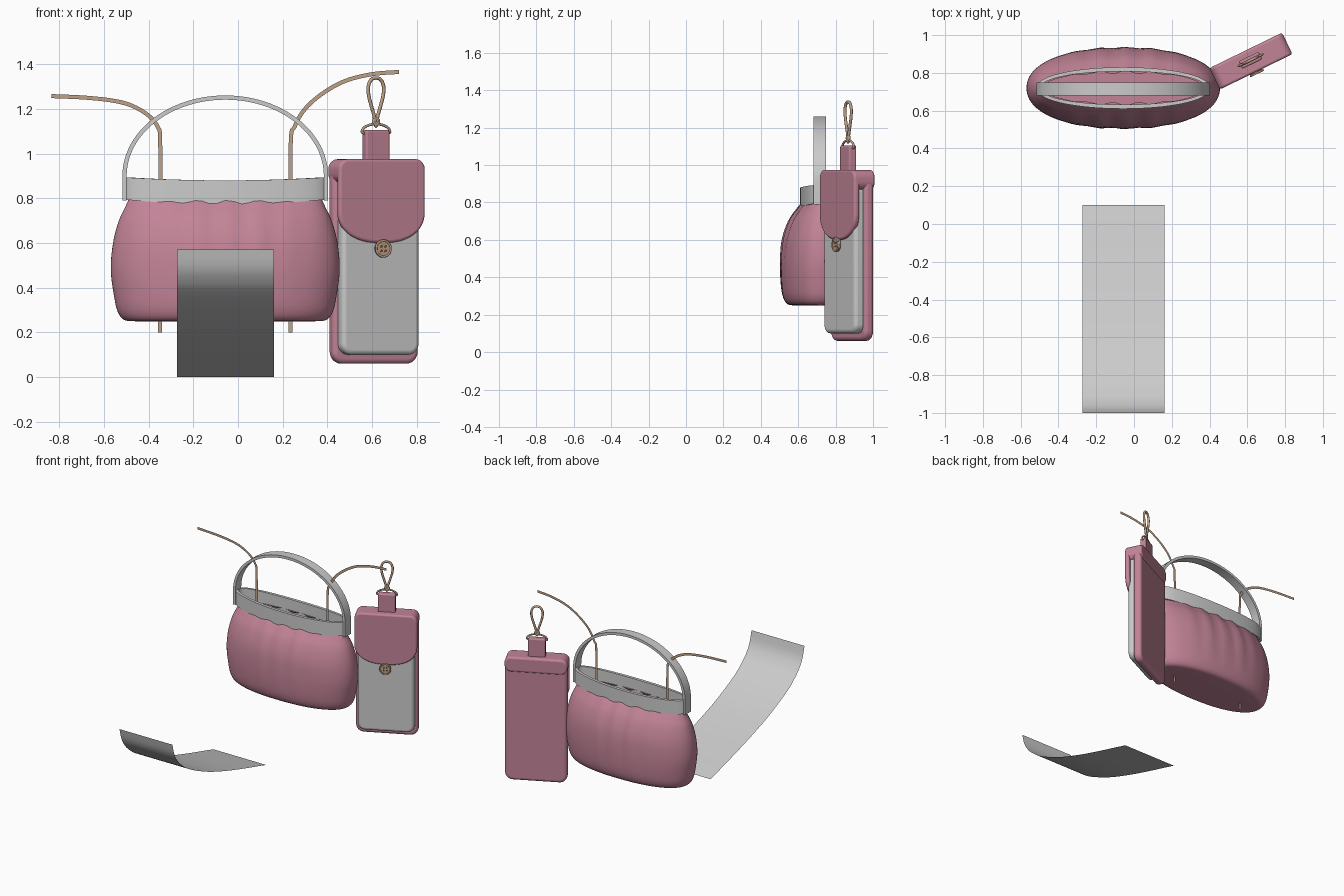
import bpy, bmesh, math
from mathutils import Matrix, Vector

cube = bpy.data.objects.get("Cube")
if cube:
    bpy.data.objects.remove(cube, do_unlink=True)


def material(name, rgb):
    m = bpy.data.materials.new(name)
    m.use_nodes = True
    m.diffuse_color = (*rgb, 1)
    m.node_tree.nodes["Principled BSDF"].inputs["Base Color"].default_value = (*rgb, 1)
    return m


PINK = material("dusty pink", (0.54, 0.23, 0.31))
GREY = material("light grey", (0.6, 0.6, 0.6))
TAN = material("tan", (0.52, 0.36, 0.25))
BROWN = material("dark brown", (0.12, 0.07, 0.04))


def finish(name, bm, mat, recalc=True):
    if recalc:
        bmesh.ops.recalc_face_normals(bm, faces=bm.faces)
    mesh = bpy.data.meshes.new(name)
    bm.to_mesh(mesh)
    bm.free()
    mesh.materials.append(mat)
    mesh.shade_smooth()
    mesh.set_sharp_from_angle(angle=math.radians(40))
    ob = bpy.data.objects.new(name, mesh)
    bpy.context.collection.objects.link(ob)
    return ob


def loft(name, rings, mat, closed=True, caps=False, loop=False, recalc=True):
    """Skin a row of equally sized point rings."""
    bm = bmesh.new()
    rows = [[bm.verts.new(p) for p in r] for r in rings]
    n = len(rows[0])
    pairs = list(zip(rows, rows[1:])) + ([(rows[-1], rows[0])] if loop else [])
    for a, b in pairs:
        for i in range(n if closed else n - 1):
            j = (i + 1) % n
            bm.faces.new((a[i], a[j], b[j], b[i]))
    if caps:
        bm.faces.new(rows[0])
        bm.faces.new(rows[-1])
    return finish(name, bm, mat, recalc)


def spline(pts, steps=6, cyclic=False):
    """Smooth path through the given points."""
    p = [Vector(q) for q in pts]
    p = [p[-1]] + p + p[:2] if cyclic else [p[0]] + p + [p[-1]]
    out = []
    for a, b, c, d in zip(p, p[1:], p[2:], p[3:]):
        for k in range(steps):
            t = k / steps
            out.append(0.5 * (2 * b + (c - a) * t + (2 * a - 5 * b + 4 * c - d) * t * t
                              + (3 * b - a - 3 * c + d) * t ** 3))
    return out if cyclic else out + [p[-2]]


def power(v, e):
    return math.copysign(abs(v) ** e, v)


# Soft handbag body, hollow, with gathered pleats below the rim
BAG_X, BAG_Y = -0.057, 0.72
N = 96
profile = [(0.25, 0.40, 0.13), (0.255, 0.45, 0.175), (0.29, 0.48, 0.2), (0.36, 0.497, 0.212),
           (0.48, 0.512, 0.214), (0.6, 0.502, 0.202), (0.7, 0.476, 0.168), (0.76, 0.448, 0.128),
           (0.8, 0.43, 0.095)]


def bag_ring(z, a, b):
    ramp = max(0, min(1, (z - 0.3) / 0.3))
    ring = []
    for i in range(N):
        t = math.tau * i / N
        x = a * power(math.cos(t), 0.88)
        y = b * power(math.sin(t), 0.92)
        fold = 0.008 * ramp * math.sin(46 * x + 1) * math.exp(-(x / 0.25) ** 2)
        ring.append((BAG_X + x, BAG_Y + y + math.sin(t) * fold, z))
    return ring


outer = spline(profile, 4)
inner = [(z, a - 0.012, b - 0.012) for z, a, b in reversed(outer[6:])]
loft("bag_body", [bag_ring(*p) for p in outer + inner], PINK, caps=True)

# Stiff rim, rising slightly at both ends
rim = []
for i in range(N):
    t = math.tau * i / N
    c, s = math.cos(t), power(math.sin(t), 0.9)
    lift = c * c
    low, high = 0.773 + 0.022 * lift, 0.88 + 0.014 * lift
    section = [(0.458, 0.11, low), (0.458, 0.11, high), (0.436, 0.088, high), (0.436, 0.088, low)]
    rim.append([(BAG_X + a * c, BAG_Y + b * s, z) for a, b, z in section])
loft("bag_rim", rim, GREY, loop=True)

# Flat arched handle
arch = [(-1, 0, 0.79)] + [(-math.cos(math.pi * k / 48), math.sin(math.pi * k / 48), 0.9)
                          for k in range(49)] + [(1, 0, 0.79)]
handle = []
for c, s, base in arch:
    handle.append([(BAG_X + r * c, BAG_Y - 0.005 + y, base + h * s)
                   for r, h, y in ((0.46, 0.36, -0.034), (0.46, 0.36, 0.034),
                                   (0.441, 0.341, 0.034), (0.441, 0.341, -0.034))])
loft("bag_handle", handle, GREY, caps=True)

# Flat cords rising out of the bag
cords = {
    "right_cord": [(-0.348, 0.2), (-0.348, 0.65), (-0.348, 1.05), (-0.36, 1.12), (-0.4, 1.17),
                   (-0.47, 1.212), (-0.55, 1.235), (-0.68, 1.25), (-0.835, 1.257)],
    "left_cord": [(0.235, 0.2), (0.235, 0.65), (0.236, 1.05), (0.253, 1.12), (0.3, 1.2),
                  (0.38, 1.27), (0.48, 1.325), (0.6, 1.355), (0.72, 1.365)],
}
for name, pts in cords.items():
    path = spline(pts)
    strip = []
    for i, p in enumerate(path):
        d = (path[min(i + 1, len(path) - 1)] - path[max(i - 1, 0)]).normalized()
        side = Vector((d.y, -d.x)) * 0.009
        strip.append([(q.x, 0.715, q.y) for q in (p - side, p + side)])
    loft(name, strip, TAN, closed=False, recalc=False)

# Curved sheet in front
curve = spline([(-1, 0.57), (-0.98, 0.495), (-0.95, 0.44), (-0.9, 0.385), (-0.8, 0.312),
                (-0.6, 0.217), (-0.4, 0.145), (-0.2, 0.084), (0, 0.028), (0.1, 0)])
loft("curved_sheet", [[(0.162, y, z), (-0.273, y, z)] for y, z in curve], GREY,
     closed=False, recalc=False)

# Tall pouch, built facing -y and then turned
POUCH = Matrix.Translation((0.617, 0.867, 0)) @ Matrix.Rotation(math.radians(26), 4, 'Z')


def slab(name, outline, y0, y1, mat, bevel):
    bm = bmesh.new()
    face = bm.faces.new([bm.verts.new((x, y0, z)) for x, z in outline])
    new = bmesh.ops.extrude_face_region(bm, geom=[face])["geom"]
    bmesh.ops.translate(bm, vec=(0, y1 - y0, 0), verts=[v for v in new if isinstance(v, bmesh.types.BMVert)])
    ob = finish(name, bm, mat)
    ob.matrix_world = POUCH
    mod = ob.modifiers.new("rounding", 'BEVEL')
    mod.width, mod.segments = bevel, 4
    mod.limit_method, mod.angle_limit = 'ANGLE', math.radians(50)
    return ob


def rounded(w, z0, z1, r):
    pts = []
    for k, (sx, cz) in enumerate(((1, z1 - r), (-1, z1 - r), (-1, z0 + r), (1, z0 + r))):
        for i in range(9):
            t = math.pi / 2 * (k + i / 8)
            pts.append((sx * (w / 2 - r) + r * math.cos(t), cz + r * math.sin(t)))
    return pts


slab("pouch_back", rounded(0.425, 0.06, 0.955, 0.055), -0.005, 0.052, PINK, 0.02)
slab("pouch_pocket", rounded(0.385, 0.1, 0.9, 0.05), -0.055, 0.01, GREY, 0.02)
slab("pouch_cap", rounded(0.428, 0.865, 0.975, 0.045), -0.068, 0.058, PINK, 0.014)
top = [p for p in rounded(0.428, 0.6, 0.975, 0.045) if p[1] > 0.85]
tongue = [(-0.214 * power(math.cos(t), 0.85), 0.74 - 0.14 * power(math.sin(t), 0.9))
          for t in [math.pi * k / 32 for k in range(33)]]
slab("pouch_flap", top + tongue, -0.068, -0.035, PINK, 0.012)
slab("pouch_tab", rounded(0.118, 0.95, 1.105, 0.012), -0.022, 0.022, PINK, 0.008)


# Button with four holes
def disc(name, x, z, r, y, depth, mat):
    bm = bmesh.new()
    place = Matrix.Translation((x, y, z)) @ Matrix.Rotation(math.pi / 2, 4, 'X')
    bmesh.ops.create_cone(bm, cap_ends=True, segments=32, radius1=r, radius2=r, depth=depth, matrix=place)
    finish(name, bm, mat).matrix_world = POUCH


disc("button", 0, 0.575, 0.037, -0.07, 0.016, TAN)
for sx in (-1, 1):
    for sz in (-1, 1):
        disc("button_hole", sx * 0.01, 0.575 + sz * 0.01, 0.006, -0.078, 0.003, BROWN)


# Round wires: button edge, ring and hanging loop
def wire(name, pts, y, radius, mat):
    cu = bpy.data.curves.new(name, 'CURVE')
    cu.dimensions = '3D'
    cu.bevel_depth, cu.bevel_resolution = radius, 3
    sp = cu.splines.new('POLY')
    sp.points.add(len(pts) - 1)
    for point, (x, z) in zip(sp.points, pts):
        point.co = (x, y, z, 1)
    sp.use_cyclic_u = True
    cu.materials.append(mat)
    ob = bpy.data.objects.new(name, cu)
    bpy.context.collection.objects.link(ob)
    ob.matrix_world = POUCH


circle = [(math.cos(math.tau * k / 40), math.sin(math.tau * k / 40)) for k in range(40)]
wire("button_edge", [(0.036 * c, 0.575 + 0.036 * s) for c, s in circle], -0.076, 0.005, TAN)
wire("d_ring", [(0.07 * c, 1.097 + (0.035 if s > 0 else 0.012) * s) for c, s in circle], 0, 0.006, TAN)
half = [(0.008, 1.165), (0.022, 1.21), (0.036, 1.26), (0.038, 1.3), (0.024, 1.33)]
loop = [(0, 1.122)] + half + [(0, 1.338)] + [(-x, z) for x, z in reversed(half)]
wire("hanging_loop", spline(loop, 5, True), 0, 0.008, TAN)
wire("loop_knot", [(0.012 * c, 1.143 + 0.012 * s) for c, s in circle], 0, 0.008, TAN)
